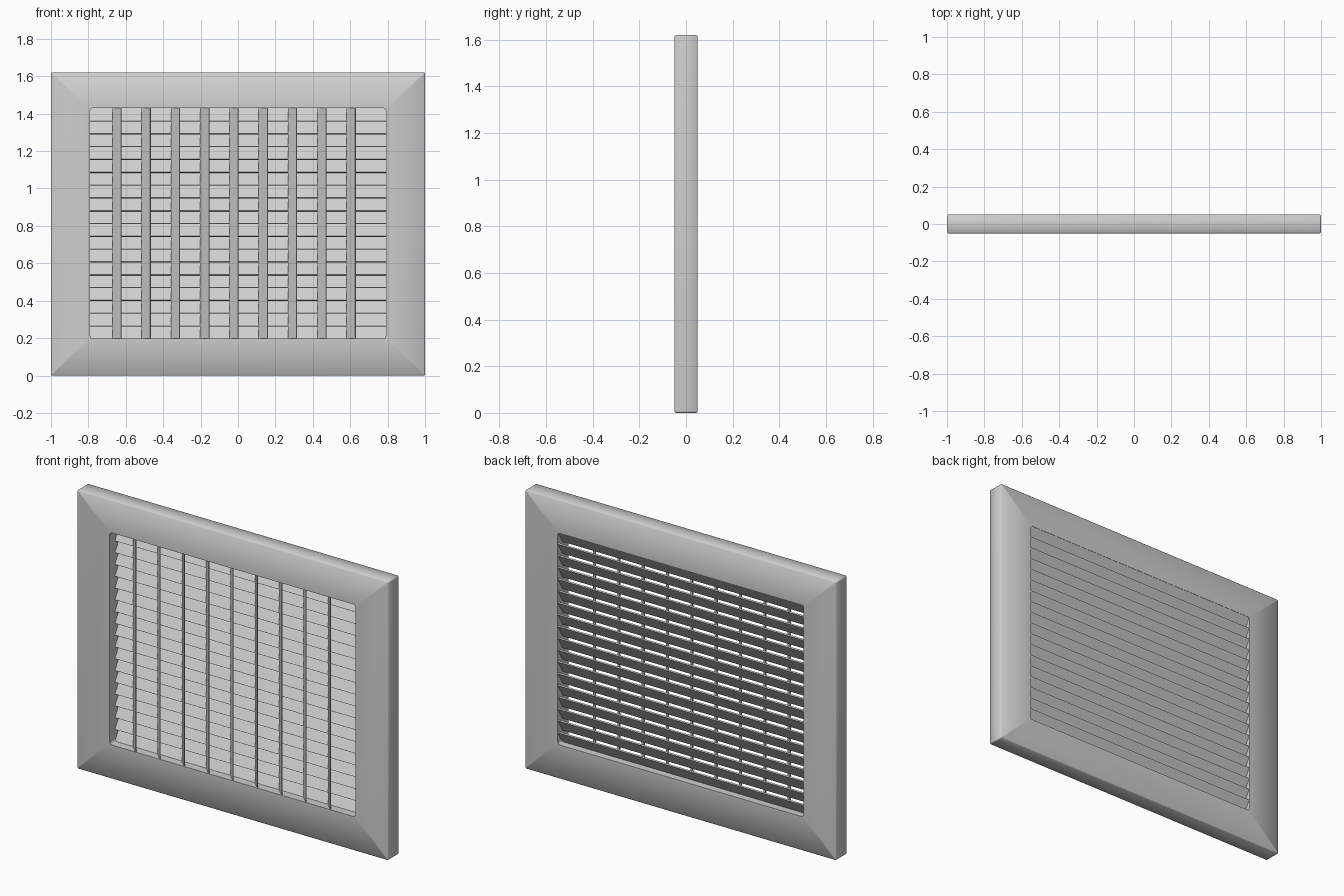
import bpy, bmesh, math
from mathutils import Matrix, Vector

if "Cube" in bpy.data.objects:
    bpy.data.objects.remove(bpy.data.objects["Cube"])

W, H, D = 2.0, 1.62, 0.10            # outer frame size
OX, Z0, Z1 = 0.79, 0.197, 1.43       # opening half width, bottom, top

grey = bpy.data.materials.new("light_grey_metal")
grey.diffuse_color = (0.62, 0.62, 0.62, 1)
grey.use_nodes = True
grey.node_tree.nodes["Principled BSDF"].inputs["Base Color"].default_value = grey.diffuse_color


def finish(bm, name):
    bmesh.ops.recalc_face_normals(bm, faces=bm.faces)
    me = bpy.data.meshes.new(name)
    bm.to_mesh(me)
    bm.free()
    ob = bpy.data.objects.new(name, me)
    me.materials.append(grey)
    bpy.context.collection.objects.link(ob)
    return ob


def rounded_rect(bm, x, z0, z1, r, y, steps=4):
    """Closed ring of vertices in a plane of constant y."""
    corners = [(x - r, z1 - r, 0), (-x + r, z1 - r, 90),
               (-x + r, z0 + r, 180), (x - r, z0 + r, 270)]
    ring = []
    for cx, cz, start in corners:
        for i in range(steps + 1):
            a = math.radians(start + 90 * i / steps)
            ring.append(bm.verts.new((cx + r * math.cos(a), y, cz + r * math.sin(a))))
    return ring


def box(bm, size, centre, rotation):
    m = Matrix.Translation(centre) @ rotation @ Matrix.Diagonal((*size, 1))
    bmesh.ops.create_cube(bm, size=1, matrix=m)


# Frame: rectangular section with softened outer edges, swept round the opening
bm = bmesh.new()
b, h = 0.005, D / 2
section = [(W / 2 - b, b, H - b, 0.004, -h), (W / 2, 0, H, 0.008, -h + b),
           (W / 2, 0, H, 0.008, h - b), (W / 2 - b, b, H - b, 0.004, h),
           (OX, Z0, Z1, 0.014, h), (OX, Z0, Z1, 0.014, -h)]
rings = [rounded_rect(bm, *s) for s in section]
for k, ring in enumerate(rings):
    nxt = rings[(k + 1) % len(rings)]
    for i in range(len(ring)):
        j = (i + 1) % len(ring)
        bm.faces.new((ring[i], ring[j], nxt[j], nxt[i]))
frame = finish(bm, "frame")
bpy.context.view_layer.objects.active = frame
frame.select_set(True)
bpy.ops.object.shade_smooth_by_angle(angle=math.radians(50))
frame.select_set(False)

# Horizontal slats: rear layer, front edge low and back edge high
bm = bmesh.new()
count = 18
pitch = (Z1 - Z0) / count
tilt = Matrix.Rotation(math.atan2(0.072, 0.044), 4, 'X')
for i in range(count):
    box(bm, (2 * OX + 0.008, math.hypot(0.072, 0.044), 0.008),
        Vector((0, 0.0235, Z0 + pitch * (i + 0.5))), tilt)
finish(bm, "horizontal_slats")

# Vertical blades: front layer, turned so the front edge leans to +x
bm = bmesh.new()
turn = Matrix.Rotation(math.radians(-44), 4, 'Z')
for i in range(9):
    box(bm, (0.064, 0.005, Z1 - Z0 + 0.008),
        Vector((-0.647 + 0.1565 * i, -0.0245, (Z0 + Z1) / 2)), turn)
finish(bm, "vertical_blades")
